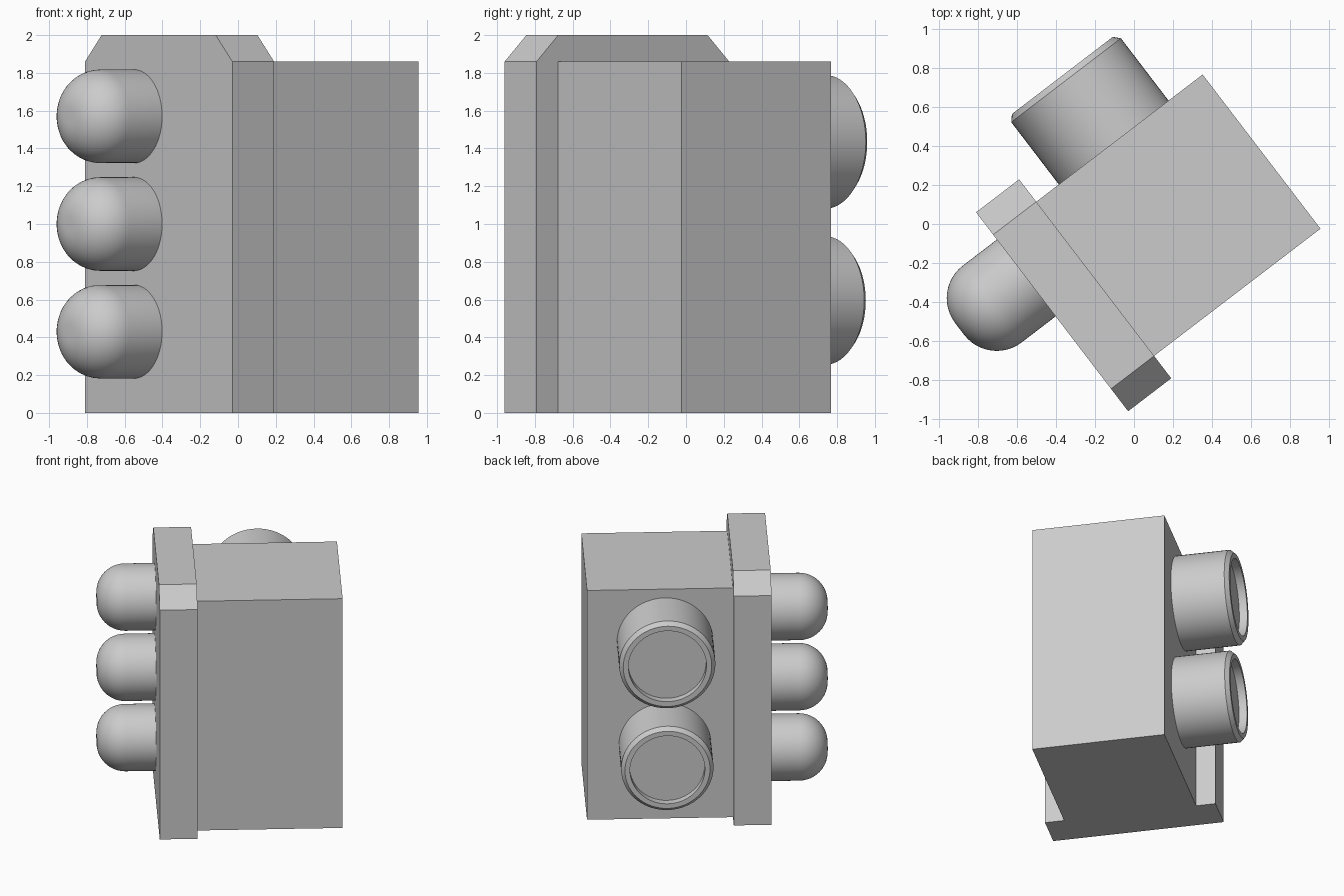
import bpy, bmesh
from math import radians, pi, sin, cos
from mathutils import Matrix, Vector

cube = bpy.data.objects.get("Cube")
if cube:
    bpy.data.objects.remove(cube, do_unlink=True)

grey = bpy.data.materials.new("plain grey")
grey.use_nodes = True
color = (0.6, 0.6, 0.6, 1)
grey.diffuse_color = color
grey.node_tree.nodes["Principled BSDF"].inputs["Base Color"].default_value = color

# Local frame: x along the plate, y from the plate face into the housing
FRAME = Matrix.Translation((-0.42, -0.45, 0)) @ Matrix.Rotation(radians(-52.6), 4, "Z")
PLATE_HALF, PLATE_DEPTH = 0.642, 0.278
BOX_HALF, BOX_END, BOX_TOP = 0.4975, 1.352, 1.86


def finish(name, bm, matrix):
    bmesh.ops.recalc_face_normals(bm, faces=bm.faces)
    mesh = bpy.data.meshes.new(name)
    bm.to_mesh(mesh)
    bm.free()
    mesh.materials.append(grey)
    ob = bpy.data.objects.new(name, mesh)
    bpy.context.collection.objects.link(ob)
    ob.matrix_world = FRAME @ matrix
    return ob


def prism(name, outline, y0, y1):
    """Extrude an x-z outline from y0 to y1."""
    bm = bmesh.new()
    face = bm.faces.new([bm.verts.new((x, y0, z)) for x, z in outline])
    out = bmesh.ops.extrude_face_region(bm, geom=[face])
    moved = [g for g in out["geom"] if isinstance(g, bmesh.types.BMVert)]
    bmesh.ops.translate(bm, verts=moved, vec=(0, y1 - y0, 0))
    return finish(name, bm, Matrix())


def lathe(name, profile, position, direction):
    """Spin a (radius, height) profile and point its axis along direction."""
    bm = bmesh.new()
    verts = [bm.verts.new((r, 0, h)) for r, h in profile]
    edges = [bm.edges.new(pair) for pair in zip(verts, verts[1:])]
    bmesh.ops.spin(bm, geom=verts + edges, axis=(0, 0, 1), cent=(0, 0, 0),
                   angle=2 * pi, steps=64, use_duplicate=False)
    bmesh.ops.remove_doubles(bm, verts=bm.verts, dist=0.0001)
    turn = Vector(direction).to_track_quat("Z", "Y").to_matrix().to_4x4()
    ob = finish(name, bm, Matrix.Translation(position) @ turn)
    ob.data.shade_smooth()
    ob.data.set_sharp_from_angle(angle=radians(30))
    return ob


# Front plate with chamfered top corners
prism("front_plate", [(-PLATE_HALF, 0), (PLATE_HALF, 0), (PLATE_HALF, BOX_TOP),
                      (BOX_HALF, 2), (-BOX_HALF, 2), (-PLATE_HALF, BOX_TOP)],
      0, PLATE_DEPTH)

# Housing behind the plate
prism("housing", [(-BOX_HALF, 0), (BOX_HALF, 0), (BOX_HALF, BOX_TOP),
                  (-BOX_HALF, BOX_TOP)], PLATE_DEPTH, BOX_END)

# Three rounded lamps in a column
bend, radius, straight = 0.21, 0.248, 0.22
arc = [(radius - bend + bend * cos(a), straight + bend * sin(a))
       for a in (i * pi / 24 for i in range(13))]
lamp = [(radius, -0.01)] + arc + [(0, straight + bend)]
for label, z in (("lower", 0.43), ("middle", 1.0), ("upper", 1.57)):
    lathe(label + "_lamp", lamp, (-0.218, 0, z), (0, -1, 0))

# Two side tubes with a chamfered rim and a shallow recess
for label, z, r in (("lower", 0.595, 0.34), ("upper", 1.435, 0.354)):
    rim, hole = r * 0.92, r * 0.81
    tube = [(r, -0.01), (r, 0.402), (rim, 0.433), (hole, 0.433),
            (hole, 0.373), (0, 0.373)]
    lathe(label + "_side_tube", tube, (-BOX_HALF, 0.778, z), (-1, 0, 0))
